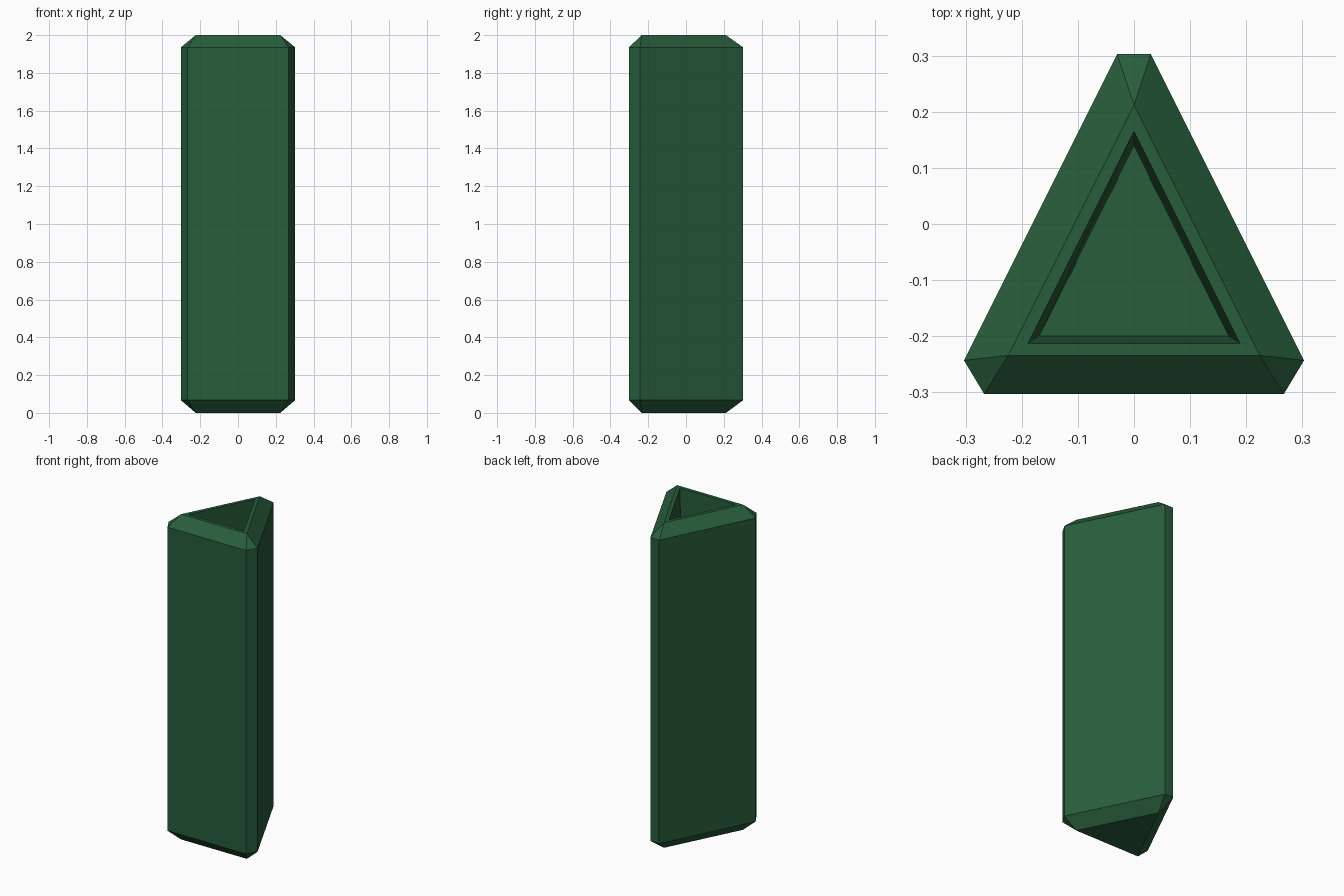
import bpy
import bmesh

cube = bpy.data.objects.get("Cube")
if cube:
    bpy.data.objects.remove(cube, do_unlink=True)

# Dark green plastic
green = bpy.data.materials.new("dark_green")
green.use_nodes = True
colour = (0.021, 0.110, 0.044, 1)
green.diffuse_color = colour
green.node_tree.nodes["Principled BSDF"].inputs["Base Color"].default_value = colour


def blunt_triangle():
    """Triangle with its three corners cut off, as six points."""
    half = [(0.03, 0.303), (-0.03, 0.303), (-0.303, -0.243), (-0.267, -0.303)]
    return half + [(0.267, -0.303), (0.303, -0.243)]


def sharp_triangle(apex, half_width, base):
    """Triangle with doubled corners, so it lofts onto the blunt one."""
    corners = [(0, apex), (-half_width, base), (half_width, base)]
    return [p for p in corners for _ in range(2)]


# Sections from the underside, up the outside, over the rim and down the recess
end = sharp_triangle(0.212, 0.224, -0.234)
body = blunt_triangle()
rim = sharp_triangle(0.165, 0.189, -0.213)
floor = sharp_triangle(0.138, 0.168, -0.200)
sections = [(end, 0), (body, 0.068), (body, 1.935), (end, 2), (rim, 2), (floor, 0.15)]

bm = bmesh.new()
rings = [[bm.verts.new((x, y, z)) for x, y in points] for points, z in sections]
for low, high in zip(rings, rings[1:]):
    for i in range(6):
        j = (i + 1) % 6
        bm.faces.new((low[i], low[j], high[j], high[i]))

# Underside and recess floor
bm.faces.new(rings[0][::-1])
bm.faces.new(rings[-1])
bmesh.ops.remove_doubles(bm, verts=bm.verts, dist=0.0001)
bmesh.ops.recalc_face_normals(bm, faces=bm.faces)

mesh = bpy.data.meshes.new("triangular_holder")
bm.to_mesh(mesh)
bm.free()
mesh.materials.append(green)
holder = bpy.data.objects.new("triangular_holder", mesh)
bpy.context.collection.objects.link(holder)
